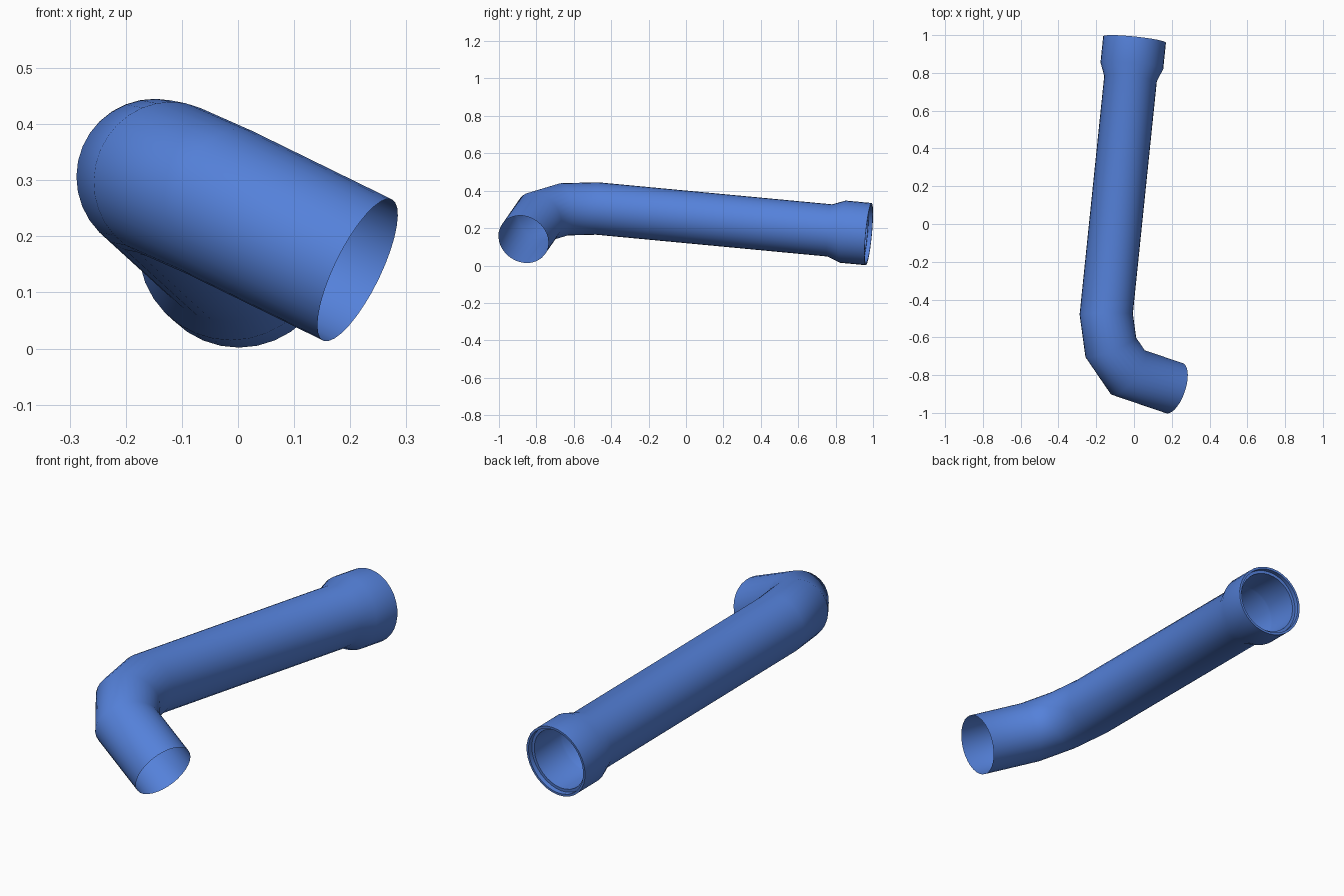
import bpy, bmesh, math
from mathutils import Vector

if "Cube" in bpy.data.objects:
    bpy.data.objects.remove(bpy.data.objects["Cube"])

SIDES = 32
R = 0.14

# Centre line: socket mouth, long straight run, then a three-mitre elbow
mouth = Vector((0.003, 0.977, 0.168))
p1 = Vector((-0.147, -0.477, 0.305))
d0 = (p1 - mouth).normalized()
d3 = Vector((0.858, -0.292, -0.42)).normalized()
d1, d2 = d0.slerp(d3, 0.19) if hasattr(d0, "slerp") else d0, d0.slerp(d3, 0.55)
p2 = p1 + d1 * 0.178
p3 = p2 + d2 * 0.165
p4 = p3 + d3 * 0.286

side = d0.cross(Vector((0, 0, 1))).normalized()
up = side.cross(d0).normalized()


def circle(centre, r):
    return [centre + r * (math.cos(a) * side + math.sin(a) * up)
            for a in (2 * math.pi * i / SIDES for i in range(SIDES))]


def project(ring, direction, point, normal):
    """Slide a ring along its pipe onto a mitre plane."""
    return [v + direction * ((point - v).dot(normal) / direction.dot(normal)) for v in ring]


def loft(name, rings, material):
    bm = bmesh.new()
    loops = [[bm.verts.new(v) for v in ring] for ring in rings]
    for a, b in zip(loops, loops[1:]):
        for i in range(SIDES):
            j = (i + 1) % SIDES
            bm.faces.new((a[i], a[j], b[j], b[i]))
    bmesh.ops.recalc_face_normals(bm, faces=bm.faces)
    mesh = bpy.data.meshes.new(name)
    bm.to_mesh(mesh)
    bm.free()
    obj = bpy.data.objects.new(name, mesh)
    bpy.context.collection.objects.link(obj)
    mesh.materials.append(material)
    bpy.ops.object.select_all(action='DESELECT')
    obj.select_set(True)
    bpy.context.view_layer.objects.active = obj
    bpy.ops.object.shade_smooth_by_angle(angle=math.radians(42))
    return obj


blue = bpy.data.materials.new("blue_plastic")
blue.diffuse_color = (0.09, 0.22, 0.70, 1)
blue.use_nodes = True
blue.node_tree.nodes["Principled BSDF"].inputs["Base Color"].default_value = blue.diffuse_color

# Socket: (depth from mouth, radius), from inner wall round the rim to the outer wall
profile = [(0.20, R), (0.19, 0.142), (0.022, 0.142), (0.022, 0.156),
           (0.0, 0.156), (0.0, 0.167), (0.14, 0.167), (0.21, R)]
rings = [circle(mouth + d0 * t, r) for t, r in profile]

# Pipe: straight run, elbow mitres and plain open end
ring = rings[-1]
for point, before, after in ((p1, d0, d1), (p2, d1, d2), (p3, d2, d3), (p4, d3, d3)):
    ring = project(ring, before, point, (before + after).normalized())
    rings.append(ring)

loft("pipe_with_socket_and_elbow", rings, blue)
